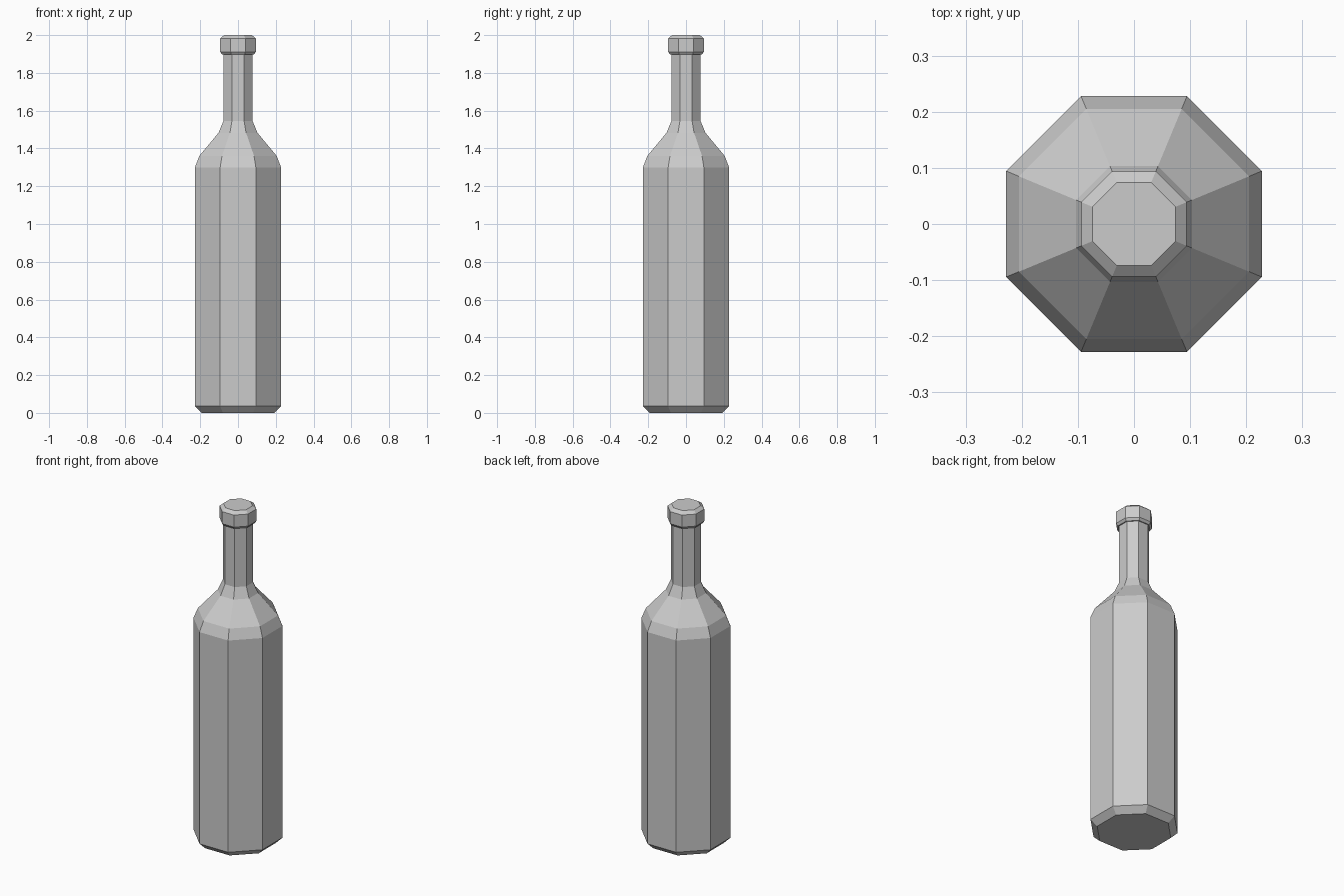
import bpy, bmesh
from math import cos, sin, pi

if "Cube" in bpy.data.objects:
    bpy.data.objects.remove(bpy.data.objects["Cube"])

SIDES = 8


def lathe(name, profile):
    """Closed low-poly solid from (flat-to-centre distance, height) pairs."""
    bm = bmesh.new()
    rings = []
    for apothem, z in profile:
        r = apothem / cos(pi / SIDES)
        angles = [(i + 0.5) * 2 * pi / SIDES for i in range(SIDES)]
        rings.append([bm.verts.new((r * cos(a), r * sin(a), z)) for a in angles])
    for low, high in zip(rings, rings[1:]):
        for i in range(SIDES):
            j = (i + 1) % SIDES
            bm.faces.new((low[i], low[j], high[j], high[i]))
    bm.faces.new(rings[0][::-1])
    bm.faces.new(rings[-1])
    mesh = bpy.data.meshes.new(name)
    bm.to_mesh(mesh)
    bm.free()
    obj = bpy.data.objects.new(name, mesh)
    bpy.context.collection.objects.link(obj)
    return obj


# Bottle in one continuous skin: base, body, shoulder, neck, lip
base = [(0.193, 0.0), (0.228, 0.036)]
shoulder = [(0.228, 1.30), (0.205, 1.36), (0.103, 1.483)]
neck = [(0.0775, 1.545), (0.0775, 1.897)]
lip = [(0.084, 1.897), (0.094, 1.911), (0.094, 1.983), (0.074, 2.0)]
lathe("bottle", base + shoulder + neck + lip)
